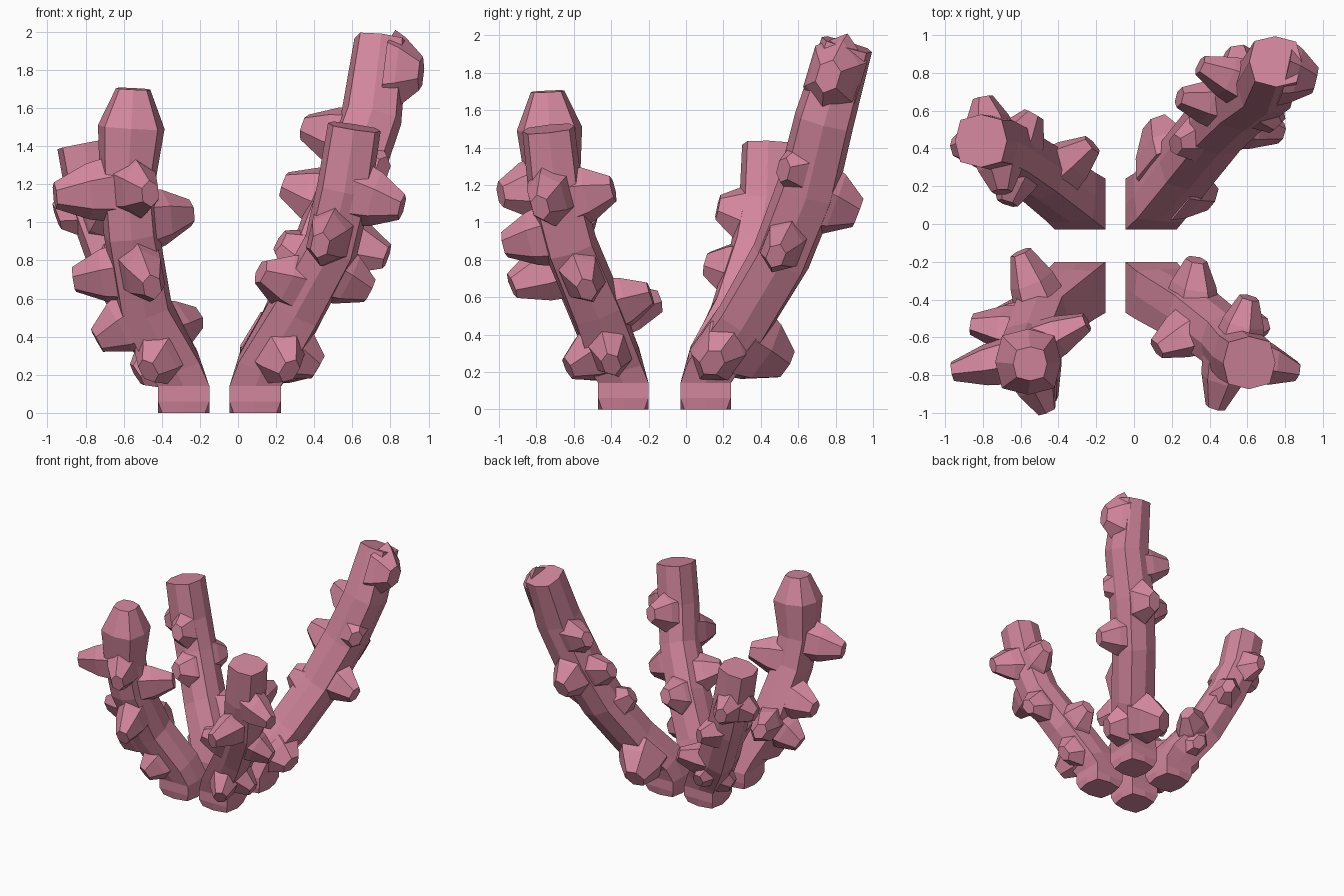
import bpy, bmesh, math
from mathutils import Vector

if "Cube" in bpy.data.objects:
    bpy.data.objects.remove(bpy.data.objects["Cube"])

mat = bpy.data.materials.new("coral_pink")
mat.diffuse_color = (0.65, 0.24, 0.34, 1)
mat.use_nodes = True
mat.node_tree.nodes["Principled BSDF"].inputs["Base Color"].default_value = mat.diffuse_color
Z = Vector((0, 0, 1))


def stalk_ring(bm, centre, direction, radius, squareness):
    """Eight-sided ring; squareness 1 gives a square with midpoints."""
    q = Z.rotation_difference(direction)
    verts = []
    for i in range(8):
        a = math.pi * i / 4
        r = radius * (1 + (0.414 * squareness if i % 2 else 0))
        verts.append(bm.verts.new(centre + q @ Vector((r * math.cos(a), r * math.sin(a), 0))))
    return verts


def nub_ring(bm, centre, direction, along, radius):
    """Six-sided ring stretched along the stalk."""
    v = (along - direction * along.dot(direction)).normalized()
    u = v.cross(direction)
    return [bm.verts.new(centre + u * radius * 0.85 * math.sin(a) + v * radius * 1.15 * math.cos(a))
            for a in [math.pi * i / 3 for i in range(6)]]


def skin(bm, rings):
    n = len(rings[0])
    for a, b in zip(rings, rings[1:]):
        for i in range(n):
            j = (i + 1) % n
            bm.faces.new((a[i], a[j], b[j], b[i]))
    bm.faces.new(rings[0][::-1])
    bm.faces.new(rings[-1])


def nearest(path, p):
    best = None
    for a, b in zip(path, path[1:]):
        d = b - a
        t = min(1, max(0, (p - a).dot(d) / d.length_squared))
        c = a + d * t
        if best is None or (c - p).length < best[0]:
            best = ((c - p).length, c, d.normalized())
    return best[1:]


def branch(name, path, radii, nubs):
    bm = bmesh.new()
    x, y = path[0][:2]
    foot = Vector((x, y, 0))
    pts = [foot] + [Vector(p) for p in path[1:]]
    n = len(pts)
    # square foot with chamfered bottom corners
    rings = [stalk_ring(bm, foot, Z, .135, .45), stalk_ring(bm, foot + Z * .06, Z, .135, 1),
             stalk_ring(bm, foot + Z * .14, Z, .135, 1)]
    # main stalk
    for i in range(1, n):
        t = (pts[min(i + 1, n - 1)] - pts[i - 1]).normalized()
        rings.append(stalk_ring(bm, pts[i], t, radii[i - 1], (0.85, 0.45)[i - 1] if i < 3 else 0.3))
    skin(bm, rings)
    # blunt nubs growing out of the stalk
    for nub in nubs:
        tip = Vector(nub[:3])
        s = nub[3] if len(nub) > 3 else 1
        c, along = nearest(pts, tip)
        d = (tip - c).normalized()
        skin(bm, [nub_ring(bm, c + d * 0.07, d, along, 0.155 * s),
                  nub_ring(bm, c.lerp(tip, 0.55), d, along, 0.13 * s),
                  nub_ring(bm, tip, d, along, 0.062 * s)])
    bmesh.ops.recalc_face_normals(bm, faces=bm.faces)
    me = bpy.data.meshes.new(name)
    bm.to_mesh(me)
    bm.free()
    me.materials.append(mat)
    bpy.context.collection.objects.link(bpy.data.objects.new(name, me))


# front left branch
branch("front_left_branch",
       [(-.285, -.335), (-.33, -.37, .25), (-.49, -.49, .55), (-.56, -.66, .95),
        (-.58, -.71, 1.2), (-.56, -.73, 1.5), (-.55, -.74, 1.7)],
       [.135, .145, .145, .145, .175, .09],
       [(-.96, -.78, 1.14), (-.46, -.99, 1.15), (-.45, -.93, .66), (-.86, -.53, .7),
        (-.74, -.5, .38), (-.6, -.15, .58), (-.25, -.52, 1.05), (-.47, -.6, .22)])

# front right branch
branch("front_right_branch",
       [(.09, -.335), (.13, -.37, .25), (.31, -.48, .55), (.49, -.62, .88),
        (.56, -.7, 1.18), (.61, -.735, 1.5)],
       [.135, .145, .145, .145, .14],
       [(.86, -.78, 1.08), (.12, -.66, .74), (.43, -.97, .88), (.69, -.53, .64),
        (.33, -.19, .62), (.61, -.39, 1.18), (.27, -.63, .22), (.42, -.4, .24)])

# back left branch
branch("back_left_branch",
       [(-.285, .105), (-.33, .14, .25), (-.5, .27, .5), (-.66, .38, .85),
        (-.75, .43, 1.1), (-.81, .44, 1.41)],
       [.135, .145, .145, .145, .14],
       [(-.22, .42, .5), (-.8, .67, 1.08), (-.53, .58, .8), (-.7, .17, 1.08),
        (-.67, .11, .78), (-.95, .4, 1.03), (-.53, .12, .2), (-.38, .38, .3)])

# back right branch, the tallest
branch("back_right_branch",
       [(.09, .105), (.13, .14, .25), (.27, .31, .48), (.43, .51, .82),
        (.57, .65, 1.18), (.7, .74, 1.55), (.75, .86, 1.95)],
       [.135, .15, .16, .165, .16, .14],
       [(.12, .53, .24, 1.35), (.41, .14, .25, 1.2), (.78, .48, .82), (.24, .67, 1.2),
        (.35, .84, 1.5), (.22, .42, .9), (.55, .92, 1.05, 1.2), (.96, .76, 1.78, 1.3),
        (.76, .52, 1.28)])
